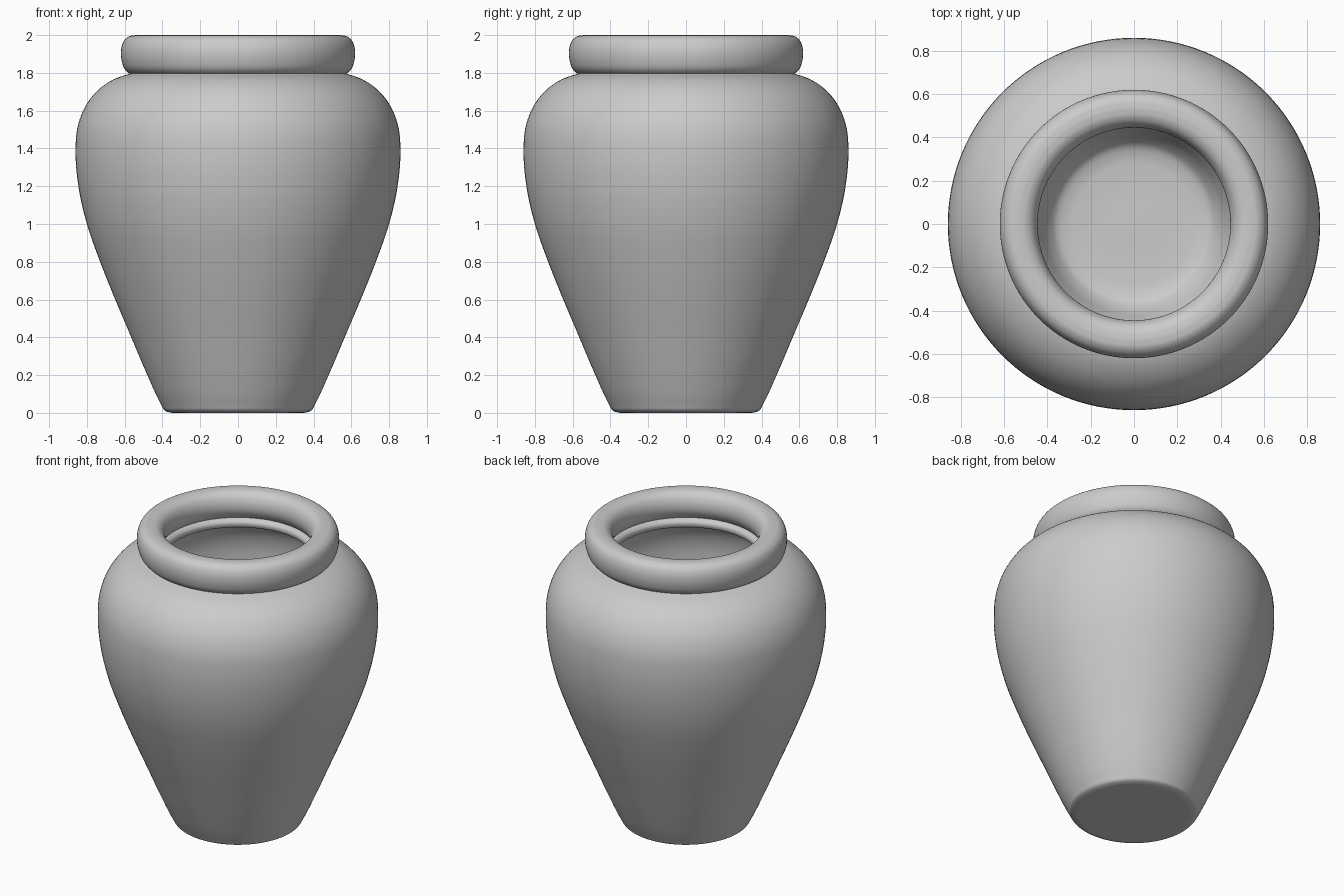
import bpy
import bmesh
import math
from mathutils import Vector
from mathutils.geometry import interpolate_bezier

cube = bpy.data.objects.get("Cube")
if cube:
    bpy.data.objects.remove(cube, do_unlink=True)

SEGMENTS = 128

# Single clay colour
clay = bpy.data.materials.new("Grey clay")
clay.use_nodes = True
colour = (0.6, 0.6, 0.6, 1.0)
clay.diffuse_color = colour
bsdf = clay.node_tree.nodes["Principled BSDF"]
bsdf.inputs["Base Color"].default_value = colour
bsdf.inputs["Roughness"].default_value = 0.6


def smooth_profile(points, steps=5):
    """Smooth curve through (radius, height) points, weighted by spacing."""
    pts = [Vector((r, 0, z)) for r, z in points]
    last = len(pts) - 1
    slopes = [(b - a).normalized() for a, b in zip(pts, pts[1:])]
    spans = [(b - a).length for a, b in zip(pts, pts[1:])]
    tangents = [slopes[0]]
    for i in range(1, last):
        h0, h1 = spans[i - 1], spans[i]
        tangents.append((slopes[i - 1] * h1 + slopes[i] * h0) / (h0 + h1))
    tangents.append(slopes[-1])
    curve = []
    for i in range(last):
        h = spans[i] / 3
        curve += interpolate_bezier(pts[i], pts[i] + tangents[i] * h,
                                    pts[i + 1] - tangents[i + 1] * h,
                                    pts[i + 1], steps + 1)[:-1]
    curve.append(pts[-1])
    return [Vector((max(p.x, 0), 0, max(p.z, 0))) for p in curve]


def lathe(name, points, closed=False):
    """Spin a profile around the vertical axis."""
    bm = bmesh.new()
    verts = [bm.verts.new(p) for p in smooth_profile(points)]
    edges = [bm.edges.new(pair) for pair in zip(verts, verts[1:])]
    if closed:
        edges.append(bm.edges.new((verts[-1], verts[0])))
    bmesh.ops.spin(bm, geom=verts + edges, cent=(0, 0, 0), axis=(0, 0, 1),
                   angle=2 * math.pi, steps=SEGMENTS, use_merge=True)
    bmesh.ops.remove_doubles(bm, verts=bm.verts, dist=0.0001)
    bmesh.ops.recalc_face_normals(bm, faces=bm.faces)
    mesh = bpy.data.meshes.new(name)
    bm.to_mesh(mesh)
    bm.free()
    mesh.materials.append(clay)
    obj = bpy.data.objects.new(name, mesh)
    bpy.context.collection.objects.link(obj)
    bpy.ops.object.select_all(action="DESELECT")
    obj.select_set(True)
    bpy.context.view_layer.objects.active = obj
    bpy.ops.object.shade_smooth_by_angle(angle=math.radians(40))
    return obj


# Hollow body: base, outer wall, shoulder, neck lip, inner wall, floor
lathe("jar_body", [
    (0, 0), (0.30, 0), (0.345, 0), (0.365, 0.003), (0.39, 0.014),
    (0.405, 0.04), (0.48, 0.20), (0.565, 0.40), (0.65, 0.60), (0.73, 0.80),
    (0.80, 1.00), (0.845, 1.20), (0.86, 1.38), (0.85, 1.51), (0.81, 1.62),
    (0.74, 1.71), (0.66, 1.765), (0.57, 1.797), (0.50, 1.82),
    (0.465, 1.82), (0.447, 1.80), (0.45, 1.775), (0.48, 1.755),
    (0.56, 1.745), (0.64, 1.715), (0.72, 1.66), (0.78, 1.58), (0.81, 1.48),
    (0.815, 1.38), (0.80, 1.20), (0.755, 1.00), (0.685, 0.80), (0.605, 0.60),
    (0.52, 0.40), (0.435, 0.20), (0.395, 0.12), (0.36, 0.08),
    (0.31, 0.062), (0.25, 0.056), (0, 0.055),
])

# Rounded collar with a narrow flat ring on top
lathe("jar_rim", [
    (0.54, 2.0), (0.572, 1.995), (0.60, 1.975), (0.616, 1.94),
    (0.62, 1.90), (0.615, 1.86), (0.60, 1.82), (0.575, 1.797),
    (0.54, 1.79), (0.50, 1.805), (0.466, 1.84), (0.449, 1.875),
    (0.445, 1.905), (0.452, 1.945), (0.472, 1.978), (0.50, 1.995),
    (0.53, 2.0),
], closed=True)
